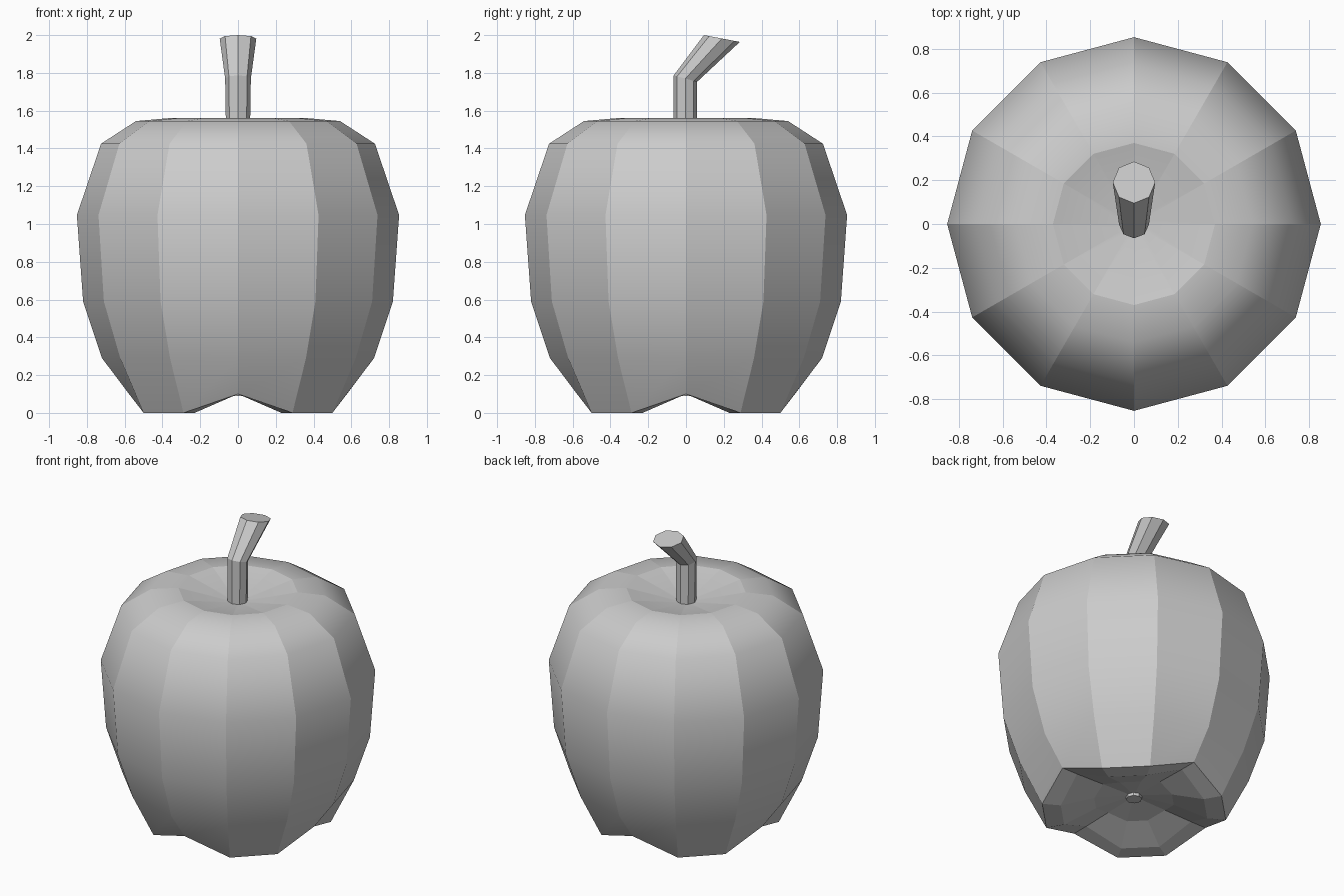
import bpy, bmesh, math
from mathutils import Vector

if "Cube" in bpy.data.objects:
    bpy.data.objects.remove(bpy.data.objects["Cube"])


def loft(name, rings, cap_ends=True, sharp_rings=()):
    """Skin equal-sized rings of points; lengthwise edges stay crisp."""
    bm = bmesh.new()
    rows = [[bm.verts.new(p) for p in ring] for ring in rings]
    n = len(rows[0])
    for a, b in zip(rows, rows[1:]):
        for i in range(n):
            j = (i + 1) % n
            bm.faces.new((a[i], a[j], b[j], b[i]))
    if cap_ends:
        bm.faces.new(rows[0][::-1])
        bm.faces.new(rows[-1])
    for f in bm.faces:
        f.smooth = True
    for a, b in zip(rows, rows[1:]):
        for i in range(n):
            bm.edges.get((a[i], b[i])).smooth = False
    for k in sharp_rings:
        for i in range(n):
            bm.edges.get((rows[k][i], rows[k][(i + 1) % n])).smooth = False
    bmesh.ops.recalc_face_normals(bm, faces=bm.faces)
    mesh = bpy.data.meshes.new(name)
    bm.to_mesh(mesh)
    bm.free()
    ob = bpy.data.objects.new(name, mesh)
    bpy.context.collection.objects.link(ob)
    return ob


def body_ring(r, z, z_axis=None):
    """12-sided ring; points on the x and y axes may sit at another height."""
    pts = []
    for i in range(12):
        a = math.radians(30 * i)
        h = z_axis if z_axis is not None and i % 3 == 0 else z
        pts.append((r * math.cos(a), r * math.sin(a), h))
    return pts


# apple body: underside centre, four feet, flank, shoulder, top hollow
profile = [
    (0.05, 0.11), (0.25, 0.075, 0.105), (0.46, 0.0, 0.10), (0.577, 0.0, 0.10),
    (0.72, 0.29), (0.82, 0.59), (0.853, 1.047), (0.725, 1.425),
    (0.54, 1.545), (0.37, 1.56), (0.04, 1.485),
]
loft("apple_body", [body_ring(*p) for p in profile], sharp_rings=(0, 1, 2, 3, 9))


def stem_ring(y, z, rx, half):
    """8-sided tilted ring; half is the (y, z) half axis."""
    pts = []
    for i in range(8):
        a = math.radians(45 * i)
        c, s = math.cos(a), math.sin(a)
        pts.append(Vector((rx * c, y + half[0] * s, z + half[1] * s)))
    return pts


# bent stem flaring at the cut end
loft("stem", [
    stem_ring(-0.003, 1.46, 0.063, (0.062, 0)),
    stem_ring(-0.003, 1.77, 0.068, (0.062, -0.017)),
    stem_ring(0.19, 1.982, 0.097, (0.095, -0.018)),
], sharp_rings=(0, 1, 2))

# small stub under the core
loft("base_stub", [
    stem_ring(0, 0.09, 0.05, (0.05, 0)),
    stem_ring(0, 0.13, 0.05, (0.05, 0)),
], sharp_rings=(0, 1))
